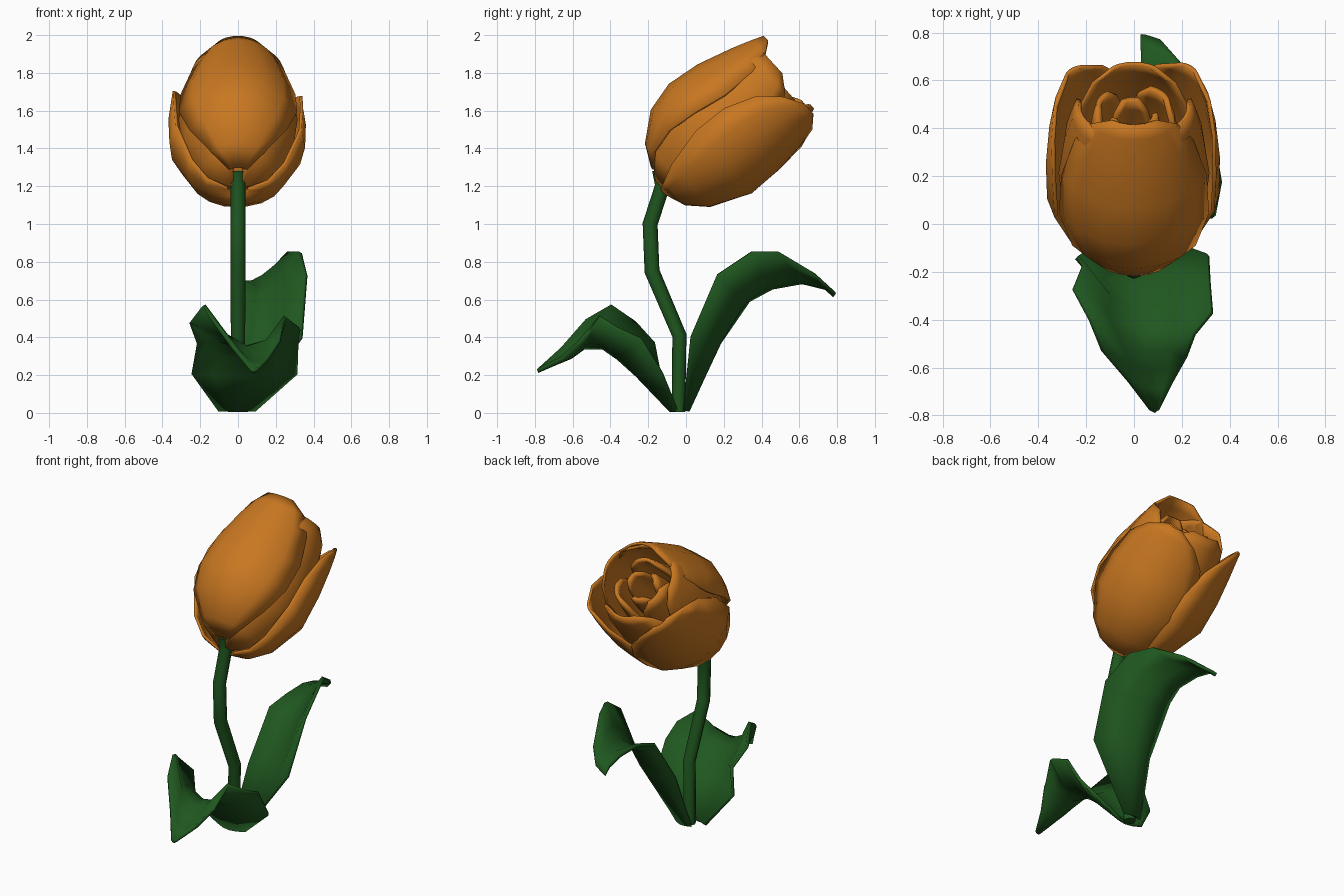
import bpy, math
from mathutils import Matrix, Vector

if "Cube" in bpy.data.objects:
    bpy.data.objects.remove(bpy.data.objects["Cube"])


def material(name, rgb):
    m = bpy.data.materials.new(name)
    m.diffuse_color = (*rgb, 1)
    m.use_nodes = True
    m.node_tree.nodes["Principled BSDF"].inputs["Base Color"].default_value = m.diffuse_color
    return m


ORANGE = material("petal_orange", (0.58, 0.185, 0.015))
GREEN = material("leaf_green", (0.014, 0.095, 0.014))


def finish(ob, mat, angle):
    # Bake modifiers or curves to mesh, then smooth
    ob.data.materials.append(mat)
    bpy.ops.object.select_all(action='DESELECT')
    ob.select_set(True)
    bpy.context.view_layer.objects.active = ob
    bpy.ops.object.convert(target='MESH')
    bpy.ops.object.shade_smooth_by_angle(angle=math.radians(angle))


def sheet(name, rows, mat, thickness):
    # Thickened surface through rows of points
    n = len(rows[0])
    verts = [p for row in rows for p in row]
    faces = [(i * n + j, i * n + j + 1, (i + 1) * n + j + 1, (i + 1) * n + j)
             for i in range(len(rows) - 1) for j in range(n - 1)]
    me = bpy.data.meshes.new(name)
    me.from_pydata(verts, [], faces)
    ob = bpy.data.objects.new(name, me)
    bpy.context.collection.objects.link(ob)
    s = ob.modifiers.new("thickness", 'SOLIDIFY')
    s.thickness, s.offset = thickness, 0
    finish(ob, mat, 110)


# Flower head frame: local z is the tilted bloom axis, local -y the front petal
HEAD = Matrix.Translation((0, -0.14, 1.2)) @ Matrix.Rotation(math.radians(-48), 4, 'X')


def petal(name, profile, centre, rs=1.0, zs=1.0, thickness=0.016):
    # Profile rows: distance along the axis, radius, half-width in degrees
    rows = []
    for a, r, w in profile:
        row = []
        for j in range(7):
            s = j / 3 - 1
            t = math.radians(centre + w * s)
            q = r * rs * (1 - 0.04 * s * s)
            row.append(HEAD @ Vector((q * math.sin(t), -q * math.cos(t), a * zs)))
        rows.append(row)
    sheet(name, rows, ORANGE, thickness)


FRONT = [(.04, .1, 28), (.1, .215, 42), (.24, .325, 54), (.4, .362, 62),
         (.58, .337, 67), (.77, .28, 64), (.88, .24, 52), (.94, .215, 26)]
SIDE = [(0, .06, 30), (.04, .17, 45), (.13, .265, 54), (.34, .362, 59),
        (.53, .367, 57), (.7, .355, 46), (.8, .345, 29), (.86, .34, 8)]
INNER = [(.01, .04, 30), (.1, .18, 55), (.3, .29, 60), (.5, .31, 60),
         (.7, .285, 56), (.82, .255, 44), (.88, .235, 22)]

# Outer petals
petal("front_petal", FRONT, 0)
petal("right_petal", SIDE, 134, 0.98)
petal("left_petal", SIDE, -128)

# Inner petals and tight core
for i, c in enumerate((65, 180, -65)):
    petal(f"inner_petal_{i + 1}", INNER, c)
for i in range(3):
    petal(f"core_petal_{i + 1}", INNER, 10 + 120 * i, 0.64, 0.95, 0.025)
    petal(f"heart_petal_{i + 1}", INNER, 70 + 120 * i, 0.38, 0.92, 0.025)

# Stem
cu = bpy.data.curves.new("stem", 'CURVE')
cu.dimensions = '3D'
cu.bevel_depth, cu.bevel_resolution, cu.use_fill_caps = 0.04, 2, True
path = [(-.04, .005, .9), (-.035, .41, .95), (-.18, .75, 1), (-.19, 1.0, 1),
        (-.125, 1.2, 1), (-.125, 1.28, 1.35)]
sp = cu.splines.new('POLY')
sp.points.add(len(path) - 1)
for pt, (y, z, r) in zip(sp.points, path):
    pt.co, pt.radius = (0, y, z, 1), r
stem = bpy.data.objects.new("stem", cu)
bpy.context.collection.objects.link(stem)
finish(stem, GREEN, 60)


def leaf(name, ribs):
    # Each rib gives left edge, midrib and right edge; the section is a parabola
    rows = []
    for rib in ribs:
        l, m, r = (Vector(p) for p in rib)
        rows.append([l * (t * (t - 1) / 2) + m * (1 - t * t) + r * (t * (t + 1) / 2)
                     for t in (-1, -.5, 0, .5, 1)])
    sheet(name, rows, GREEN, 0.02)


# Tall back leaf
leaf("back_leaf", [
    ((-.04, .0, .012), (.02, .01, .012), (.07, -.01, .015)),
    ((-.01, .12, .36), (.14, .18, .38), (.335, .03, .4)),
    ((.0, .32, .65), (.17, .31, .59), (.36, .17, .73)),
    ((.03, .45, .69), (.17, .44, .68), (.33, .35, .85)),
    ((.03, .62, .69), (.13, .6, .72), (.27, .49, .85)),
    ((.03, .74, .66), (.09, .73, .68), (.19, .68, .73)),
    ((.03, .785, .62), (.05, .785, .63), (.11, .765, .65))])

# Low front leaf
leaf("front_leaf", [
    ((-.1, -.05, .015), (0, -.08, .012), (.09, -.05, .015)),
    ((-.24, -.14, .21), (0, -.26, .2), (.31, -.13, .21)),
    ((-.21, -.17, .37), (.02, -.36, .29), (.315, -.24, .39)),
    ((-.25, -.27, .48), (.03, -.44, .345), (.325, -.37, .45)),
    ((-.18, -.4, .57), (.05, -.54, .345), (.25, -.46, .51)),
    ((-.13, -.53, .49), (.07, -.61, .295), (.22, -.56, .38)),
    ((-.02, -.66, .34), (.08, -.69, .265), (.16, -.66, .29)),
    ((.07, -.78, .23), (.085, -.785, .22), (.1, -.78, .23))])
